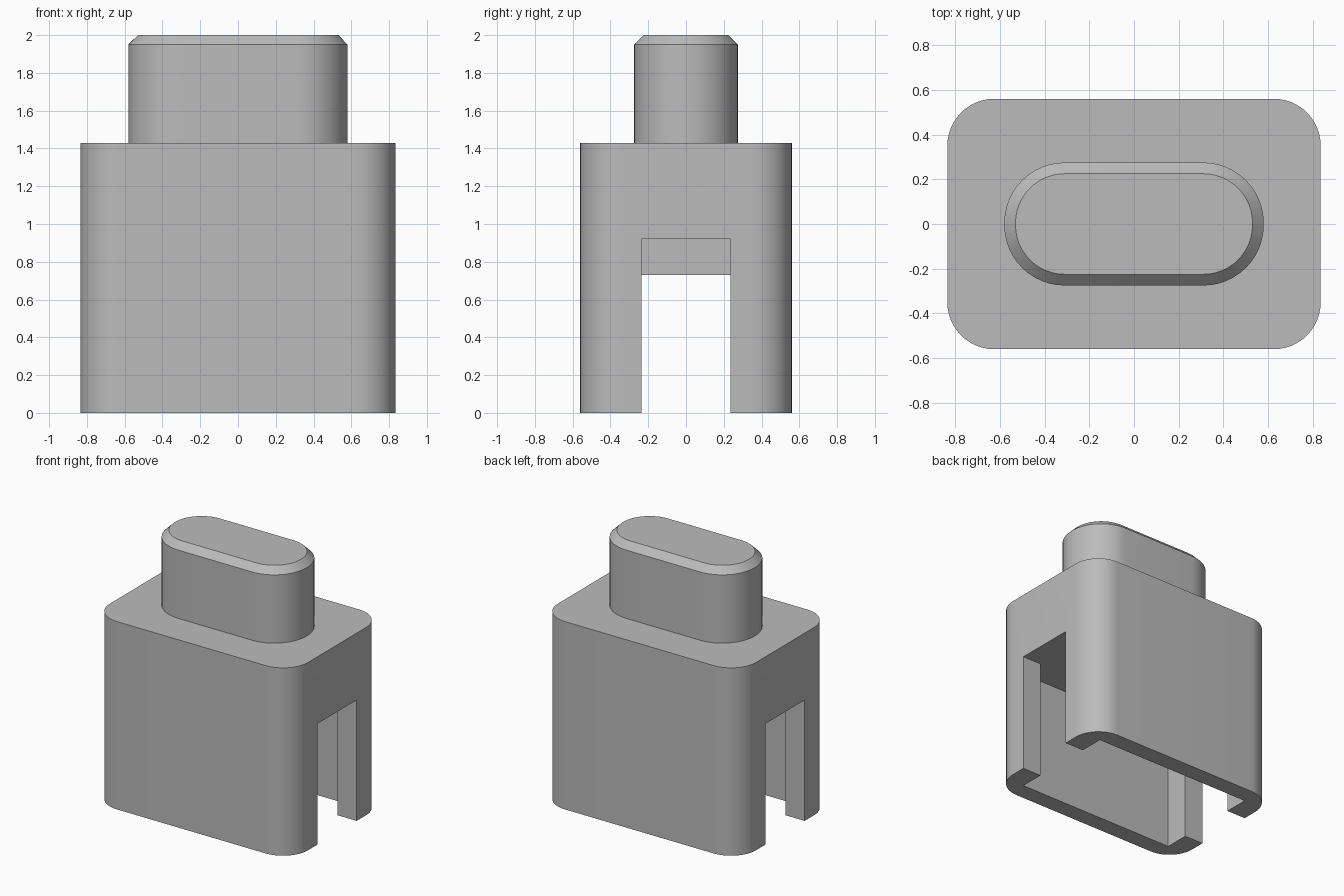
import bpy
import bmesh
from math import cos, sin, pi, radians

if "Cube" in bpy.data.objects:
    bpy.data.objects.remove(bpy.data.objects["Cube"], do_unlink=True)

# Single grey plastic
grey = bpy.data.materials.new("grey plastic")
grey.use_nodes = True
colour = (0.5, 0.5, 0.5, 1)
grey.diffuse_color = colour
grey.node_tree.nodes["Principled BSDF"].inputs["Base Color"].default_value = colour


def rounded_outline(hx, hy, r, steps=12):
    """Points of a rounded rectangle, counter-clockwise."""
    points = []
    for q, (sx, sy) in enumerate([(1, 1), (-1, 1), (-1, -1), (1, -1)]):
        for i in range(steps + 1):
            a = (q + i / steps) * pi / 2
            points.append((sx * (hx - r) + r * cos(a), sy * (hy - r) + r * sin(a)))
    return points


def loft(name, sections):
    """Closed solid through rounded sections given as (half x, half y, radius, z)."""
    bm = bmesh.new()
    rings = [[bm.verts.new((x, y, z)) for x, y in rounded_outline(hx, hy, r)]
             for hx, hy, r, z in sections]
    bm.faces.new(rings[0][::-1])
    bm.faces.new(rings[-1])
    for low, high in zip(rings, rings[1:]):
        for i in range(len(low)):
            j = (i + 1) % len(low)
            bm.faces.new((low[i], low[j], high[j], high[i]))
    mesh = bpy.data.meshes.new(name)
    bm.to_mesh(mesh)
    bm.free()
    mesh.materials.append(grey)
    obj = bpy.data.objects.new(name, mesh)
    bpy.context.collection.objects.link(obj)
    return obj


def box(name, hx, hy, z0, z1):
    bpy.ops.mesh.primitive_cube_add(size=2, location=(0, 0, (z0 + z1) / 2))
    obj = bpy.context.object
    obj.name = name
    obj.scale = (hx, hy, (z1 - z0) / 2)
    bpy.ops.object.transform_apply(location=True, scale=True)
    obj.data.materials.append(grey)
    return obj


def smooth(obj):
    bpy.ops.object.select_all(action='DESELECT')
    obj.select_set(True)
    bpy.context.view_layer.objects.active = obj
    bpy.ops.object.shade_smooth_by_angle(angle=radians(30))


# Housing: rounded block, hollow underneath, with a slot through both ends
housing = loft("housing", [(0.835, 0.56, 0.21, 0), (0.835, 0.56, 0.21, 1.43)])
for name, hx, hy in (("cavity_cutter", 0.675, 0.425), ("slot_cutter", 1, 0.235)):
    cutter = box(name, hx, hy, -0.2, 0.92)
    cut = housing.modifiers.new(name, 'BOOLEAN')
    cut.operation = 'DIFFERENCE'
    cut.solver = 'EXACT'
    cut.object = cutter
    bpy.context.view_layer.objects.active = housing
    bpy.ops.object.modifier_apply(modifier=name)
    bpy.data.objects.remove(cutter, do_unlink=True)
smooth(housing)

# Cross rib hanging from the cavity ceiling
box("inner_rib", 0.15, 0.43, 0.73, 0.93)

# Plunger: capsule-shaped button with a chamfered top rim
plunger = loft("plunger", [(0.58, 0.275, 0.27, 1.42),
                           (0.58, 0.275, 0.27, 1.95),
                           (0.53, 0.225, 0.22, 2)])
smooth(plunger)
